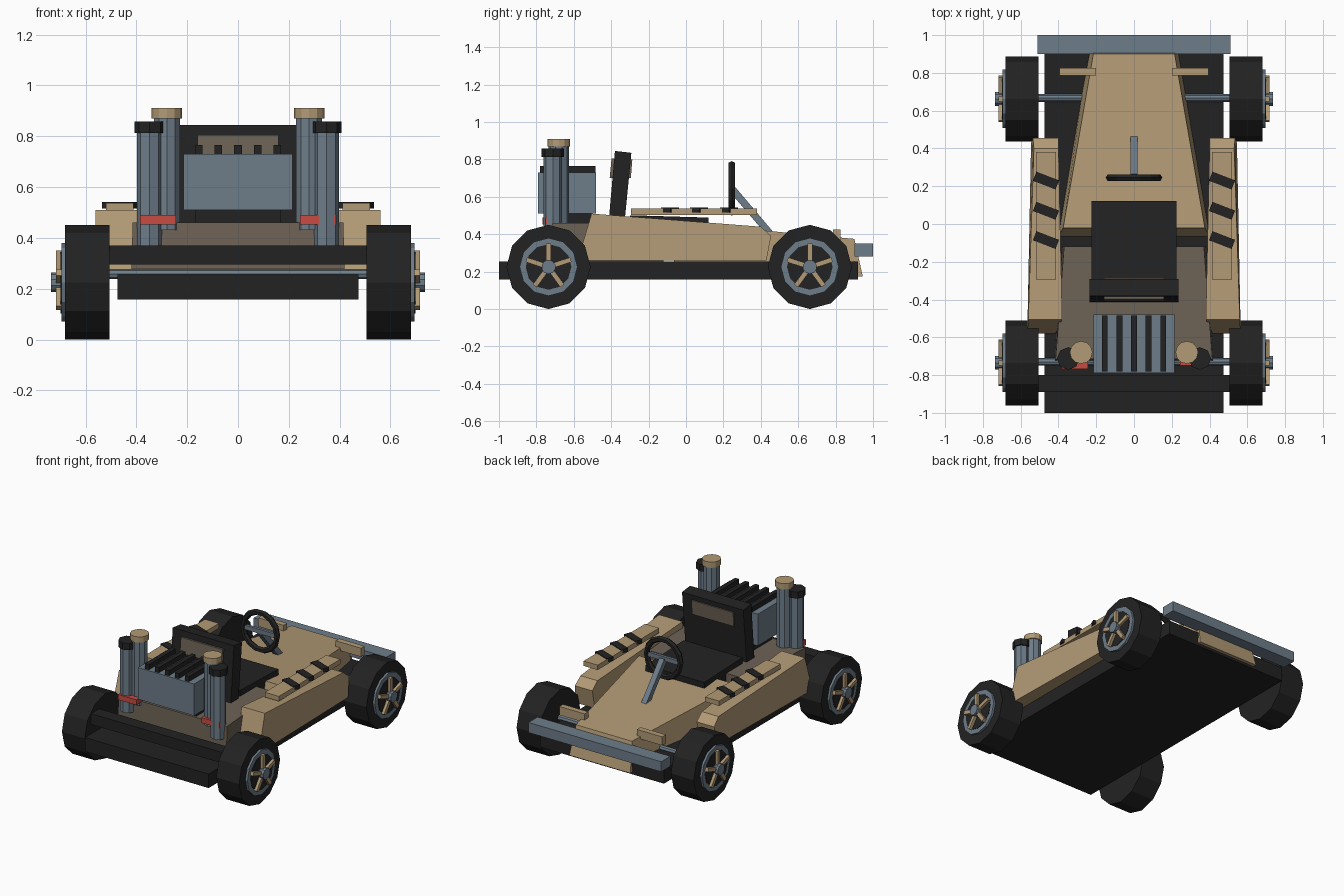
import bpy, bmesh, math
from mathutils import Vector, Matrix

if "Cube" in bpy.data.objects:
    bpy.data.objects.remove(bpy.data.objects["Cube"])


def material(name, rgb):
    m = bpy.data.materials.new(name)
    lin = [c / 12.92 if c <= 0.04045 else ((c + 0.055) / 1.055) ** 2.4 for c in rgb]
    m.diffuse_color = (*lin, 1)
    m.use_nodes = True
    m.node_tree.nodes["Principled BSDF"].inputs["Base Color"].default_value = m.diffuse_color
    return m


TAN = material("tan_paint", (0.70, 0.605, 0.46))
STEEL = material("blue_steel", (0.43, 0.49, 0.54))
BLACK = material("black_rubber", (0.135, 0.135, 0.135))
BROWN = material("dull_brown", (0.43, 0.385, 0.335))
RED = material("red_clamp", (0.78, 0.30, 0.26))


def finish(name, bm, mat):
    bmesh.ops.recalc_face_normals(bm, faces=bm.faces[:])
    me = bpy.data.meshes.new(name)
    bm.to_mesh(me)
    bm.free()
    me.materials.append(mat)
    ob = bpy.data.objects.new(name, me)
    bpy.context.collection.objects.link(ob)
    return ob


def box(name, mat, x, y, z, rot=None):
    """Box from (min, max) ranges, optionally turned about its centre."""
    bm = bmesh.new()
    bmesh.ops.create_cube(bm, size=1)
    size = [r[1] - r[0] for r in (x, y, z)]
    mid = Vector([(r[0] + r[1]) / 2 for r in (x, y, z)])
    turn = rot if rot else Matrix.Identity(4)
    bm.transform(Matrix.Translation(mid) @ turn @ Matrix.Diagonal((*size, 1)))
    return finish(name, bm, mat)


def rod(name, mat, a, b, r, sides=12):
    """Cylinder between two points."""
    a, b = Vector(a), Vector(b)
    bm = bmesh.new()
    bmesh.ops.create_cone(bm, cap_ends=True, segments=sides, radius1=r, radius2=r,
                          depth=(b - a).length)
    turn = (b - a).to_track_quat('Z', 'Y').to_matrix().to_4x4()
    bm.transform(Matrix.Translation((a + b) / 2) @ turn)
    return finish(name, bm, mat)


def loft(name, mat, points):
    """Side profile of (y, z, x_left, x_right) points, closed across x."""
    bm = bmesh.new()
    left = [bm.verts.new((p[2], p[0], p[1])) for p in points]
    right = [bm.verts.new((p[3], p[0], p[1])) for p in points]
    bm.faces.new(left)
    bm.faces.new(right[::-1])
    n = len(points)
    for i in range(n):
        j = (i + 1) % n
        bm.faces.new((left[i], right[i], right[j], left[j]))
    return finish(name, bm, mat)


# Chassis and bumpers
box("chassis", BLACK, (-.475, .475), (-1, .92), (.158, .255))
box("front_bumper", BLACK, (-.508, .508), (-.89, -.80), (.295, .37))
box("rear_bumper", STEEL, (-.51, .51), (.90, 1.0), (.28, .35))

# Hood with narrower top than base, and slanted nose panel
loft("hood", TAN, [(.90, .375, -.215, .215), (.90, .20, -.245, .245),
                   (-.065, .20, -.41, .41), (-.065, .26, -.40, .40),
                   (-.02, .46, -.375, .375)])
loft("nose_panel", TAN, [(.89, .375, -.215, .215), (.90, .375, -.215, .215),
                         (.945, .175, -.235, .235), (.90, .175, -.235, .235)])
# Engine deck
loft("engine_deck", BROWN, [(-.12, .20, -.38, .38), (-.12, .46, -.37, .37),
                            (-.715, .46, -.415, .415), (-.725, .20, -.42, .42)])

# Side pods, planks, straps, rear blocks
for s, side in ((-1, "left"), (1, "right")):
    pod = [(-.58, .26, .415, .565), (-.505, .51, .38, .56), (.40, .44, .40, .53),
           (.455, .39, .40, .535), (.43, .26, .40, .545)]
    loft(f"{side}_side_pod", TAN, [(y, z, s * a, s * b) for y, z, a, b in pod])
    xs = sorted((s * .412, s * .52))
    box(f"{side}_plank", TAN, xs, (-.295, .38), (.503, .537))
    for i, y in enumerate((-.085, .07, .23)):
        box(f"{side}_strap_{i}", BLACK, (s * .466 - .064, s * .466 + .064),
            (y - .026, y + .026), (.515, .542), Matrix.Rotation(-.37, 4, 'Z'))
    box(f"{side}_rear_block", TAN, sorted((s * .20, s * .395)), (.785, .825), (.365, .425))

# Seat
box("seat_cushion", BLACK, (-.225, .225), (-.30, .12), (.38, .495),
    Matrix.Rotation(-.03, 4, 'X'))
loft("seat_back", BLACK, [(-.415, .45, -.235, .235), (-.33, .45, -.235, .235),
                          (-.292, .835, -.235, .235), (-.38, .845, -.235, .235)])
loft("headrest_pad", BROWN, [(-.408, .70, -.16, .16), (-.295, .70, -.16, .16),
                             (-.287, .80, -.16, .16), (-.398, .805, -.16, .16)])

# Engine block with cooling fins
box("engine_block", STEEL, (-.215, .215), (-.79, -.48), (.51, .73))
box("engine_mount", BLACK, (-.17, .17), (-.70, -.50), (.45, .52))
for i in range(5):
    x = (i - 2) * .077
    box(f"engine_fin_{i}", BLACK, (x - .015, x + .015), (-.78, -.485), (.725, .765))

# Exhaust stacks with caps and clamps
for s, side in ((-1, "left"), (1, "right")):
    x, y = s * .28, -.68
    rod(f"{side}_tall_pipe", STEEL, (x, y, .43), (x, y, .875), .054, 10)
    rod(f"{side}_tall_cap", TAN, (x, y, .87), (x, y, .91), .06, 12)
    x, y = s * .348, -.712
    rod(f"{side}_short_pipe", STEEL, (x, y, .37), (x, y, .82), .05, 8)
    rod(f"{side}_short_cap", BLACK, (x, y, .812), (x, y, .858), .06, 8)
    front = -.768 if s < 0 else -.75
    box(f"{side}_clamp", RED, sorted((s * .243, s * .385)), (front, -.70), (.453, .49))

# Steering wheel, crossbar and column
bm = bmesh.new()
rings = []
for i in range(14):
    a = math.tau * i / 14
    rings.append([bm.verts.new(((.13 + .02 * math.cos(b)) * math.cos(a),
                                .245 + .02 * math.sin(b),
                                .645 + (.13 + .02 * math.cos(b)) * math.sin(a)))
                  for b in [math.tau * k / 6 for k in range(6)]])
for i in range(14):
    p, q = rings[i], rings[(i + 1) % 14]
    for k in range(6):
        m = (k + 1) % 6
        bm.faces.new((p[k], q[k], q[m], p[m]))
finish("steering_wheel", bm, BLACK)
box("steering_crossbar", STEEL, (-.125, .125), (.235, .255), (.63, .66))
loft("steering_column", STEEL, [(.235, .625, -.019, .019), (.265, .65, -.019, .019),
                                (.485, .39, -.019, .019), (.445, .38, -.019, .019)])

# Axles and wheels
for yc, end in ((-.735, "front"), (.662, "rear")):
    rod(f"{end}_axle", STEEL, (-.52, yc + .005, .258), (.52, yc + .005, .258), .02, 8)
    for s, side in ((-1, "left"), (1, "right")):
        tag = f"{end}_{side}"
        z = .225

        def disc(part, mat, x0, x1, r, sides=12):
            rod(f"{tag}_{part}", mat, (s * x0, yc, z), (s * x1, yc, z), r, sides)

        disc("tyre", BLACK, .505, .68, .225)
        disc("rim", STEEL, .67, .695, .155)
        disc("rim_recess", BLACK, .69, .698, .122)
        disc("hub", STEEL, .69, .735, .038, 10)
        for i in range(5):
            a = math.tau * i / 5
            turn = Matrix.Rotation(a, 4, 'X')
            mid = turn @ Vector((0, 0, .075))
            box(f"{tag}_spoke_{i}", TAN, sorted((s * .692, s * .717)),
                (yc + mid.y - .013, yc + mid.y + .013),
                (z + mid.z - .05, z + mid.z + .05), turn)
